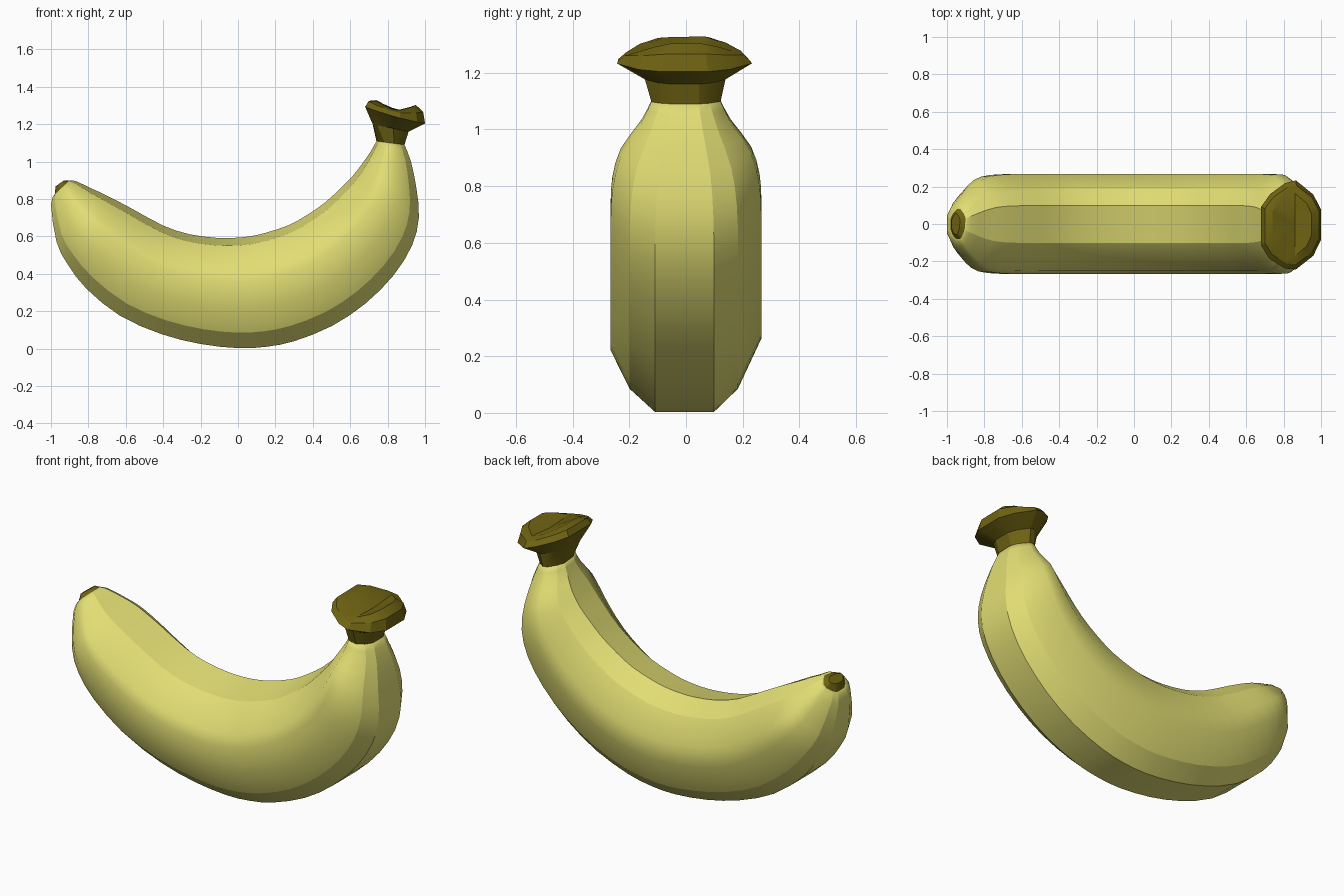
import bpy, bmesh, math

if "Cube" in bpy.data.objects:
    bpy.data.objects.remove(bpy.data.objects["Cube"])


def material(name, rgb):
    m = bpy.data.materials.new(name)
    m.diffuse_color = (*rgb, 1)
    m.use_nodes = True
    m.node_tree.nodes["Principled BSDF"].inputs["Base Color"].default_value = m.diffuse_color
    return m


YELLOW = material("peel yellow", (0.76, 0.73, 0.175))
BROWN = material("stem brown", (0.16, 0.125, 0.006))

# Cross-sections: (fraction of half width, fraction from outer to inner curve)
# The fruit is slightly lopsided: its inner face tilts towards the front
BODY = [(.37, 0), (.69, .14), (1, .44), (1, .64), (.70, .87), (.37, 1),
        (-.38, .93), (-.94, .715), (-1, .60), (-1, .37), (-.75, .14), (-.41, 0)]
# Flared rim of the stem, a little wider at its front left corner
RIM = [(.32, 0), (.65, .13), (.96, .42), (.90, .60), (.66, .85), (.38, 1),
       (-.47, 1), (-.76, .87), (-.98, .60), (-1, .42), (-.70, .13), (-.35, 0)]


def ring(bm, section, profile):
    # The optional sixth value lowers the ring towards its sides
    ox, oz, ix, iz, w, dip = (*section, 0)[:6]
    return [bm.verts.new((ox + (ix - ox) * t, y * w,
                          oz + (iz - oz) * t - dip * y * y))
            for y, t in profile]


def refine(sections):
    """Insert a smooth in-between section in every gap."""
    out, last = [], len(sections) - 1
    for i in range(last):
        p = [sections[min(max(k, 0), last)] for k in range(i - 1, i + 3)]
        out.append(p[1])
        out.append(tuple(max(-1, (9 * (b + c) - a - d) / 16)
                         for a, b, c, d in zip(*p)))
    return out + [sections[-1]]


def loft(name, sections, mat, profiles=None, sharp=(), centre=None, angle=None):
    bm = bmesh.new()
    profiles = profiles or [BODY] * len(sections)
    rings = [ring(bm, s, p) for s, p in zip(sections, profiles)]
    n = len(rings[0])
    for a, b in zip(rings, rings[1:]):
        for i in range(n):
            j = (i + 1) % n
            bm.faces.new((a[i], a[j], b[j], b[i]))
            if i in sharp:
                bm.edges.get((a[i], b[i])).smooth = False
    bm.faces.new(rings[0])
    if centre:
        c = bm.verts.new(centre)
        for i in range(n):
            bm.faces.new((rings[-1][i], rings[-1][(i + 1) % n], c))
    else:
        bm.faces.new(rings[-1])
    bmesh.ops.recalc_face_normals(bm, faces=bm.faces)
    for f in bm.faces:
        f.smooth = True
    me = bpy.data.meshes.new(name)
    bm.to_mesh(me)
    bm.free()
    me.materials.append(mat)
    ob = bpy.data.objects.new(name, me)
    bpy.context.collection.objects.link(ob)
    if angle:
        bpy.ops.object.select_all(action='DESELECT')
        ob.select_set(True)
        bpy.context.view_layer.objects.active = ob
        bpy.ops.object.shade_smooth_by_angle(angle=math.radians(angle))
    return ob


# Sections: outer x, outer z, inner x, inner z, half width
W = .266
body = [
    (-.98, .825, -.90, .90, .08), (-1, .77, -.865, .895, .12),
    (-.97, .57, -.78, .855, .208), (-.91, .45, -.70, .818, .253),
    (-.81, .32, -.57, .75, W), (-.63, .175, -.40, .658, W),
    (-.41, .078, -.26, .612, W), (-.20, .025, -.12, .593, W),
    (0, .003, -.03, .592, W), (.15, .01, .06, .60, W),
    (.30, .04, .15, .62, W), (.50, .12, .27, .66, W),
    (.68, .24, .37, .715, W), (.83, .39, .47, .785, W),
    (.93, .55, .55, .86, W), (.967, .70, .61, .92, .26),
    (.955, .85, .665, .99, .23), (.925, 1.0, .71, 1.055, .158),
    (.89, 1.09, .74, 1.11, .122),
]
loft("banana_peel", refine(body), YELLOW, sharp=(0, 1, 4, 5, 6, 10, 11))

# Dark blossom tip
loft("blossom_tip", [body[0], (-.975, .868, -.93, .90, .055)], BROWN, angle=25)

# Flared stem with a dished, saddle-shaped top
stem = [body[-1], (.912, 1.16, .72, 1.20, .145),
        (1.0, 1.205, .68, 1.295, .243, .01),
        (.99, 1.27, .70, 1.33, .215, .035), (.95, 1.308, .74, 1.335, .17, .045)]
loft("stem", stem, BROWN, profiles=[BODY, RIM, RIM, RIM, RIM],
     centre=(.86, 0, 1.265), angle=25)
